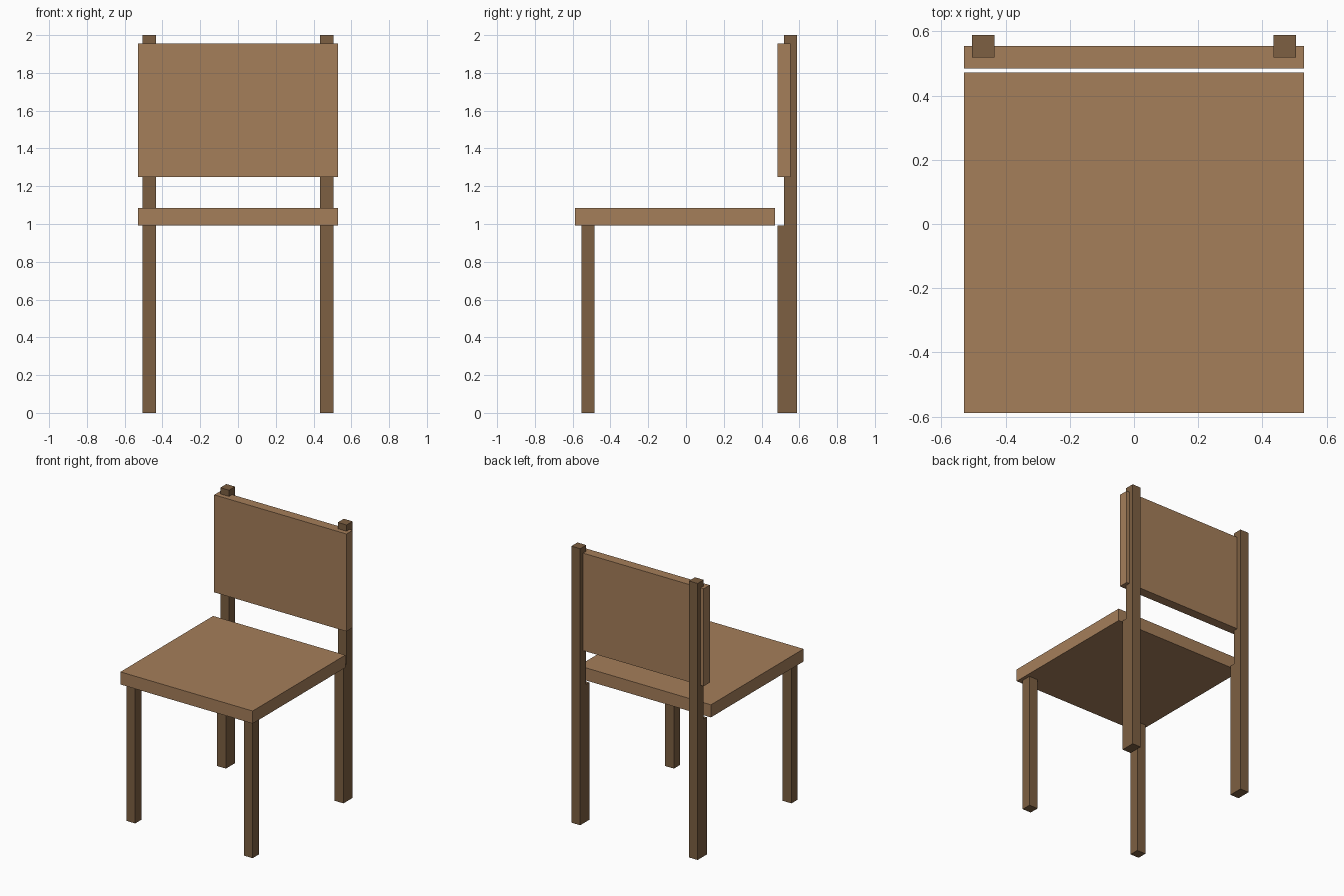
import bpy
import bmesh

if "Cube" in bpy.data.objects:
    bpy.data.objects.remove(bpy.data.objects["Cube"])


def material(name, rgb):
    mat = bpy.data.materials.new(name)
    mat.diffuse_color = (*rgb, 1.0)
    mat.use_nodes = True
    mat.node_tree.nodes["Principled BSDF"].inputs["Base Color"].default_value = mat.diffuse_color
    return mat


def extrude_x(name, profile, x0, x1, mat, mirror=False):
    """Extrude a (y, z) outline from x0 to x1, optionally mirrored across x = 0."""
    bm = bmesh.new()
    face = bm.faces.new([bm.verts.new((x0, y, z)) for y, z in profile])
    ext = bmesh.ops.extrude_face_region(bm, geom=[face], use_keep_orig=True)
    moved = [v for v in ext["geom"] if isinstance(v, bmesh.types.BMVert)]
    bmesh.ops.translate(bm, verts=moved, vec=(x1 - x0, 0, 0))
    bmesh.ops.recalc_face_normals(bm, faces=bm.faces)
    mesh = bpy.data.meshes.new(name)
    bm.to_mesh(mesh)
    bm.free()
    mesh.materials.append(mat)
    obj = bpy.data.objects.new(name, mesh)
    bpy.context.collection.objects.link(obj)
    if mirror:
        mod = obj.modifiers.new("mirror", "MIRROR")
        mod.use_mirror_merge = False
    return obj


def rect(y0, y1, z0, z1):
    return [(y0, z0), (y1, z0), (y1, z1), (y0, z1)]


light_wood = material("light_wood", (0.376, 0.209, 0.102))
dark_wood = material("dark_wood", (0.205, 0.115, 0.054))

HALF_W = 0.529               # half width of seat and backrest
LEG_IN, LEG_OUT = 0.435, 0.505
SEAT_Z = 0.993               # underside of seat, top of legs

# Seat board and back panel
extrude_x("seat", rect(-0.588, 0.471, SEAT_Z, 1.084), -HALF_W, HALF_W, light_wood)
extrude_x("backrest", rect(0.484, 0.554, 1.25, 1.955), -HALF_W, HALF_W, light_wood)

# Front legs
extrude_x("front_legs", rect(-0.554, -0.484, 0, SEAT_Z), LEG_IN, LEG_OUT,
          dark_wood, mirror=True)

# Rear legs: thicker below the seat, stepping back to a tall post
rear = [(0.484, 0), (0.588, 0), (0.588, 2), (0.519, 2), (0.519, SEAT_Z), (0.484, SEAT_Z)]
extrude_x("rear_legs", rear, LEG_IN, LEG_OUT, dark_wood, mirror=True)
